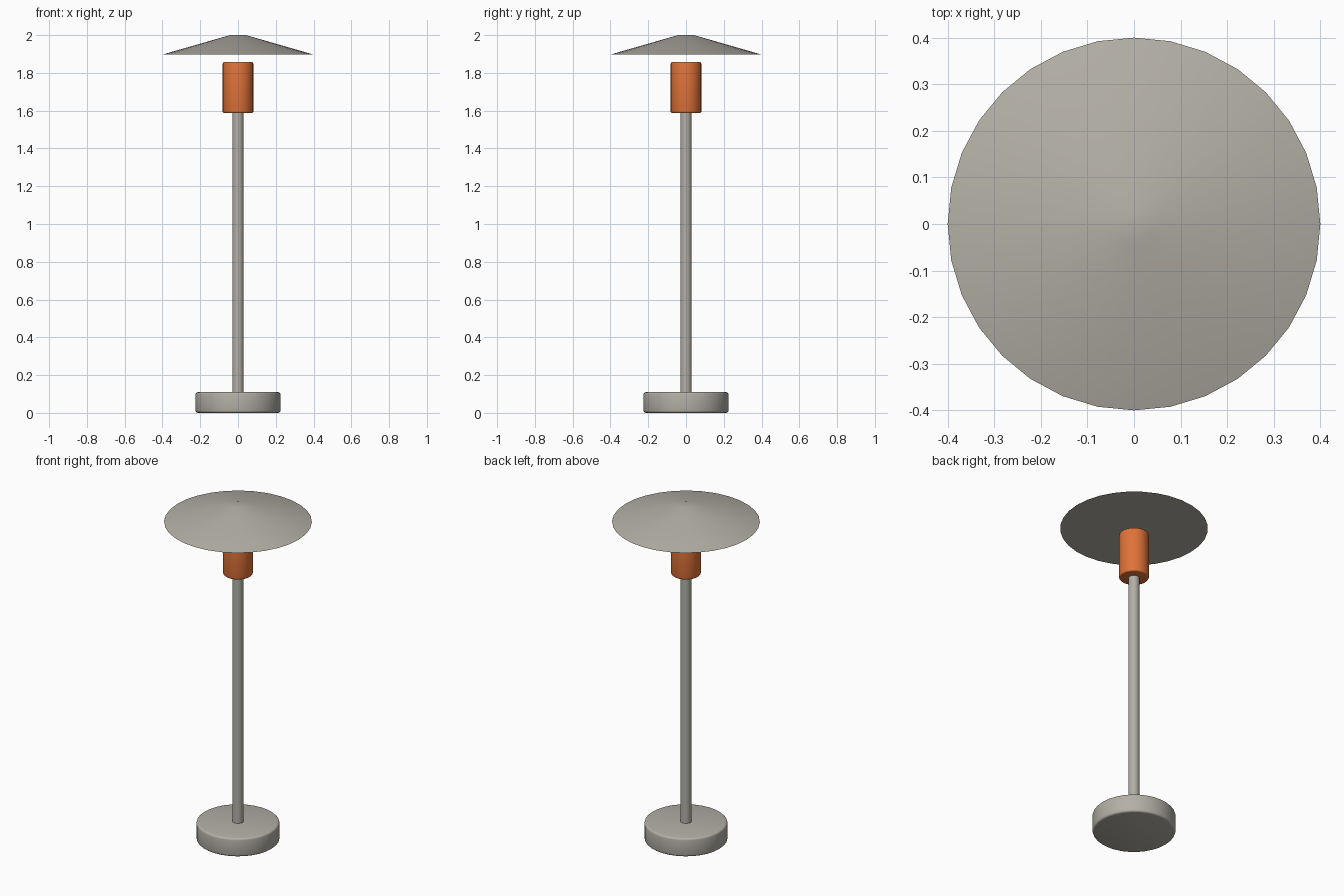
import bpy
import math

cube = bpy.data.objects.get("Cube")
if cube:
    bpy.data.objects.remove(cube, do_unlink=True)


def make_material(name, rgb):
    mat = bpy.data.materials.new(name)
    mat.use_nodes = True
    color = (*rgb, 1.0)
    mat.diffuse_color = color
    mat.node_tree.nodes["Principled BSDF"].inputs["Base Color"].default_value = color
    return mat


def round_part(name, mat, bottom, top, r_bottom, r_top, sides=32, bevel=0.0):
    """Upright cylinder or truncated cone with an optional rounded rim."""
    bpy.ops.mesh.primitive_cone_add(
        vertices=sides, radius1=r_bottom, radius2=r_top, depth=top - bottom,
        location=(0, 0, (bottom + top) / 2))
    obj = bpy.context.object
    obj.name = name
    obj.data.name = name
    obj.data.materials.append(mat)
    if bevel:
        mod = obj.modifiers.new("rounded_rim", "BEVEL")
        mod.width = bevel
        mod.segments = 3
        mod.limit_method = "ANGLE"
        mod.angle_limit = math.radians(40)
        bpy.ops.object.modifier_apply(modifier=mod.name)
    # The shallow cone's top edge stays smooth, the flat underside stays sharp
    bpy.ops.object.shade_smooth_by_angle(angle=math.radians(35))
    return obj


grey = make_material("warm_grey_metal", (0.45, 0.43, 0.38))
orange = make_material("orange_glow", (0.74, 0.17, 0.04))

# Weighted foot and pole
round_part("base", grey, 0.0, 0.11, 0.225, 0.225, bevel=0.012)
round_part("pole", grey, 0.1, 1.6, 0.03, 0.03)

# Light housing, with the shade floating just above it
round_part("light_housing", orange, 1.587, 1.858, 0.081, 0.081, bevel=0.008)
round_part("shade", grey, 1.897, 2.0, 0.4, 0.042)
